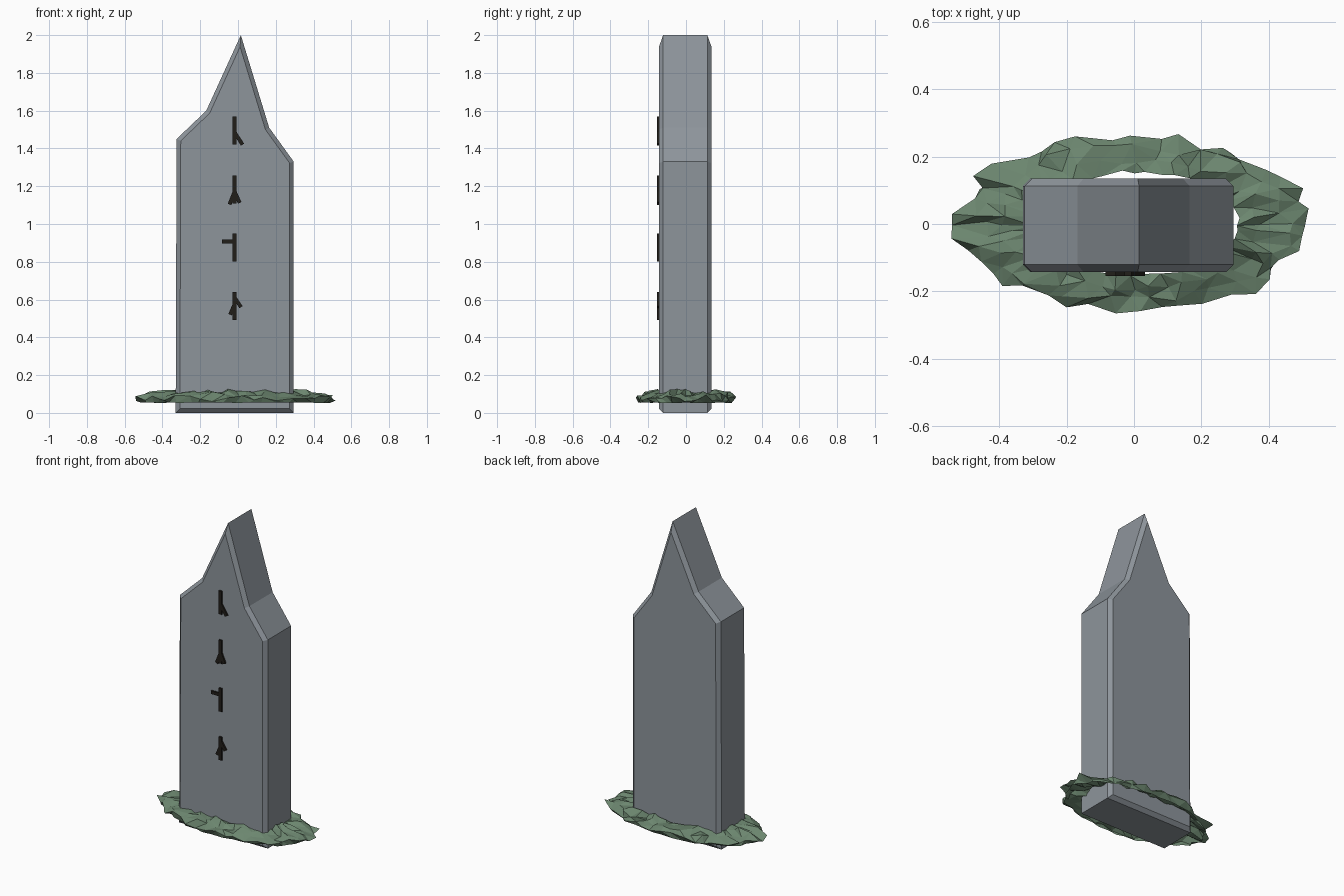
import bpy, bmesh, math, random
from mathutils import Vector

if "Cube" in bpy.data.objects:
    bpy.data.objects.remove(bpy.data.objects["Cube"])

random.seed(7)


def material(name, color):
    m = bpy.data.materials.new(name)
    m.diffuse_color = (*color, 1)
    m.use_nodes = True
    m.node_tree.nodes["Principled BSDF"].inputs["Base Color"].default_value = m.diffuse_color
    return m


def finish(bm, name, mat):
    mesh = bpy.data.meshes.new(name)
    bm.to_mesh(mesh)
    bm.free()
    mesh.materials.append(mat)
    ob = bpy.data.objects.new(name, mesh)
    bpy.context.collection.objects.link(ob)
    return ob


stone = material("stone", (0.27, 0.30, 0.33))
moss = material("moss", (0.15, 0.24, 0.16))
dark = material("dark", (0.015, 0.013, 0.01))

# Standing stone: extruded profile with chamfered front and back rims
profile = [(-0.33, 0), (0.295, 0), (0.295, 1.33), (0.165, 1.51),
           (0.015, 2.0), (-0.168, 1.6), (-0.325, 1.45)]
Y0, Y1 = -0.143, 0.135
bm = bmesh.new()
front = bm.faces.new([bm.verts.new((x, Y0, z)) for x, z in profile])
ext = bmesh.ops.extrude_face_region(bm, geom=[front], use_keep_orig=True)
for v in ext["geom"]:
    if isinstance(v, bmesh.types.BMVert):
        v.co.y = Y1
bmesh.ops.recalc_face_normals(bm, faces=bm.faces)
rims = [e for e in bm.edges if abs(e.verts[0].co.y - e.verts[1].co.y) < 1e-4]
bmesh.ops.bevel(bm, geom=rims, offset=0.022, segments=1, affect='EDGES')
finish(bm, "standing_stone", stone)

# Moss skirt: ragged low dome around the foot, open underneath
N = 44
# each ring: radius factor, height, radial jitter, height jitter
rings = [(0.90, 0.054, 0.04, 0.002), (0.95, 0.078, 0.07, 0.018),
         (0.83, 0.098, 0.06, 0.016), (0.70, 0.108, 0.05, 0.018),
         (0.56, 0.112, 0.03, 0.015)]
bm = bmesh.new()
grid = []
for r, z, jr, jz in rings:
    row = []
    for i in range(N):
        a = 2 * math.pi * (i + random.uniform(-0.3, 0.3)) / N
        rr = r + random.uniform(-jr, jr)
        row.append(bm.verts.new((0.545 * rr * math.cos(a),
                                 0.275 * rr * math.sin(a),
                                 z + random.uniform(-jz, jz))))
    grid.append(row)
for lo, hi in zip(grid, grid[1:]):
    for i in range(N):
        j = (i + 1) % N
        bm.faces.new((lo[i], lo[j], hi[j], hi[i]))
bmesh.ops.triangulate(bm, faces=bm.faces[:])
finish(bm, "moss_skirt", moss)


# Carved marks: thin bars on the front face
def bar(bm, a, b, w=0.02):
    a, b = Vector((a[0], 0, a[1])), Vector((b[0], 0, b[1]))
    side = (b - a).normalized().cross(Vector((0, 1, 0))) * w / 2
    rows = []
    for y in (-0.154, -0.14):
        rows.append([bm.verts.new(p + Vector((0, y, 0)))
                     for p in (a - side, b - side, b + side, a + side)])
    f, k = rows
    bm.faces.new(f)
    bm.faces.new(k[::-1])
    for i in range(4):
        j = (i + 1) % 4
        bm.faces.new((f[j], f[i], k[i], k[j]))


# branches of each mark, relative to the centre of its stem
marks = [
    (1.495, [((0, -0.01), (0.042, -0.075))]),
    (1.182, [((0, -0.01), (-0.027, -0.078)), ((0, -0.01), (0.027, -0.07))]),
    (0.875, [((0, 0.032), (-0.066, 0.032))]),
    (0.565, [((0, 0.045), (0.034, -0.005)), ((0, 0.01), (-0.024, -0.045))]),
]
for n, (zc, branches) in enumerate(marks):
    bm = bmesh.new()
    bar(bm, (-0.018, zc - 0.074), (-0.018, zc + 0.074), 0.021)
    for p, q in branches:
        bar(bm, (p[0] - 0.018, p[1] + zc), (q[0] - 0.018, q[1] + zc))
    bmesh.ops.recalc_face_normals(bm, faces=bm.faces)
    finish(bm, f"carved_mark_{n + 1}", dark)
